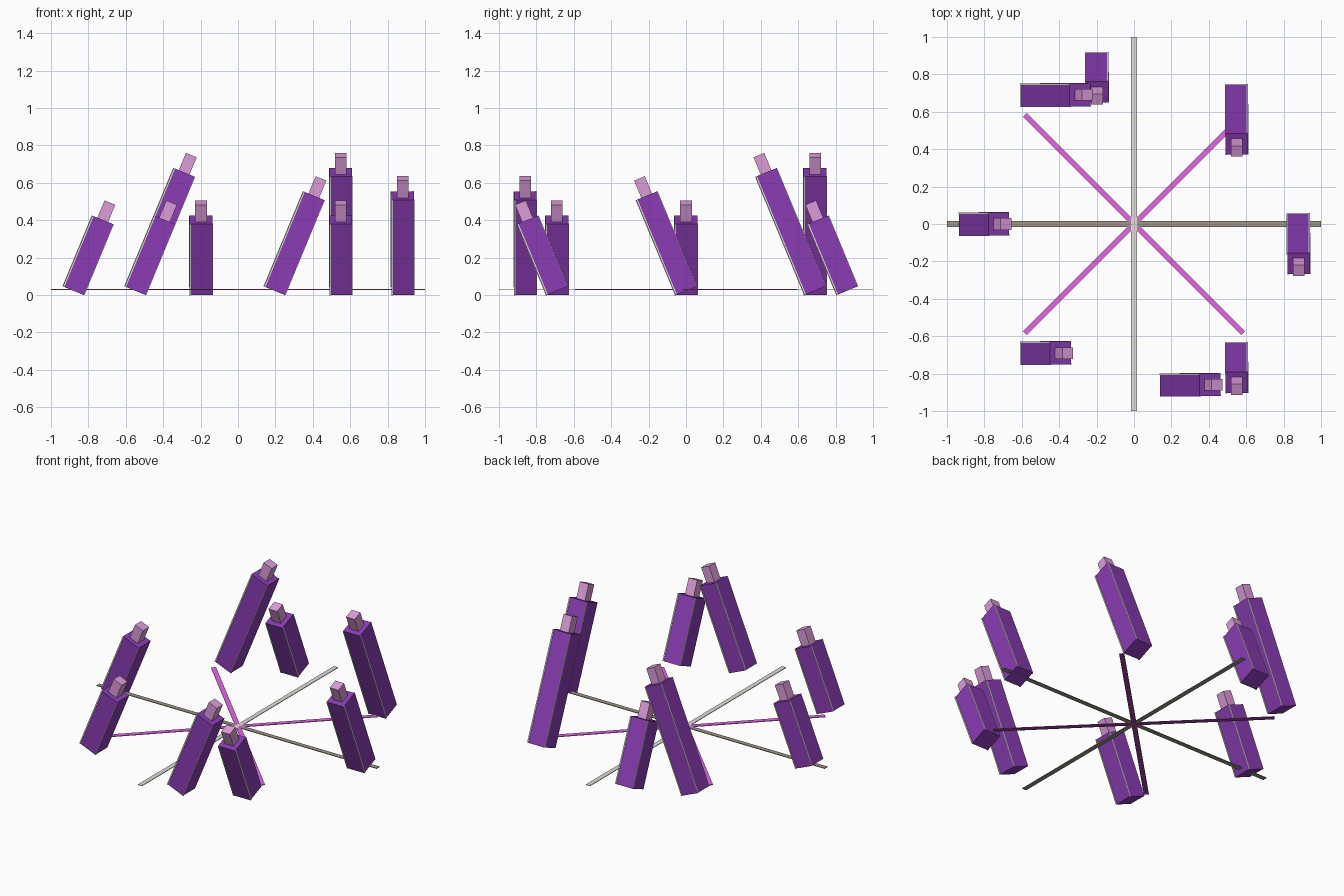
import bpy
import math
from mathutils import Matrix

cube = bpy.data.objects.get("Cube")
if cube:
    bpy.data.objects.remove(cube, do_unlink=True)


def material(name, srgb):
    lin = [((c / 255 + 0.055) / 1.055) ** 2.4 for c in srgb]
    mat = bpy.data.materials.new(name)
    mat.use_nodes = True
    mat.diffuse_color = (*lin, 1)
    mat.node_tree.nodes["Principled BSDF"].inputs["Base Color"].default_value = (*lin, 1)
    return mat


PURPLE = material("purple", (138, 60, 180))
PINK = material("pale pink", (220, 156, 217))
MAGENTA = material("magenta", (228, 104, 228))
DARK_MAGENTA = material("dark magenta", (156, 66, 156))
WHITE = material("lilac white", (248, 236, 246))
GREY = material("light grey", (226, 222, 215))
WARM_GREY = material("warm grey", (158, 150, 137))


def box(name, size, matrix, mat):
    """Box of the given size, its centre placed by matrix."""
    bpy.ops.mesh.primitive_cube_add(size=1)
    obj = bpy.context.object
    obj.name = name
    obj.data.transform(matrix @ Matrix.Diagonal((*size, 1)))
    obj.data.materials.append(mat)
    return obj


# Leaning pillars, each with a small tip and a pale strip along every long edge
WIDTH, TIP_WIDTH, TIP_LENGTH = 0.121, 0.062, 0.10
STRIP_WIDTH, STRIP_DEPTH = 0.008, 0.003
LEAN = math.radians(22.5)
SHORT, MEDIUM, TALL = 0.41, 0.55, 0.685
BASE_Z = WIDTH / 2 * math.sin(LEAN)

# name, base x, base y, body length, axis of lean ('Y' leans to +x, 'X' leans to -y)
PILLARS = [
    ("right", -0.88, 0.0, SHORT, 'Y'),
    ("back_right", -0.55, 0.69, TALL, 'Y'),
    ("front_right", -0.55, -0.69, SHORT, 'Y'),
    ("front", 0.195, -0.86, MEDIUM, 'Y'),
    ("back", -0.198, 0.862, SHORT, 'X'),
    ("back_left", 0.55, 0.69, TALL, 'X'),
    ("front_left", 0.55, -0.69, SHORT, 'X'),
    ("left", 0.88, 0.0, MEDIUM, 'X'),
]
for name, x, y, length, axis in PILLARS:
    base = Matrix.Translation((x, y, BASE_Z)) @ Matrix.Rotation(LEAN, 4, axis)
    middle = base @ Matrix.Translation((0, 0, length / 2))
    box(name + "_pillar", (WIDTH, WIDTH, length), middle, PURPLE)
    box(name + "_tip", (TIP_WIDTH, TIP_WIDTH, TIP_LENGTH),
        base @ Matrix.Translation((0, 0, length + TIP_LENGTH / 2)), PINK)
    for side in range(4):
        offset = Matrix.Translation(((STRIP_WIDTH - WIDTH) / 2,
                                     -(WIDTH + STRIP_DEPTH) / 2, 0))
        box(f"{name}_edge_strip_{side + 1}", (STRIP_WIDTH, STRIP_DEPTH, length),
            middle @ Matrix.Rotation(side * math.pi / 2, 4, 'Z') @ offset, WHITE)

# Flat crossing bars: two long straight ones, two shorter diagonals
BARS = [
    ("cross_bar", 2.0, 0, 0.0300, WARM_GREY, WARM_GREY),
    ("long_bar", 2.0, 90, 0.0305, GREY, WARM_GREY),
    ("diagonal_bar_a", 1.65, 45, 0.0300, MAGENTA, DARK_MAGENTA),
    ("diagonal_bar_b", 1.65, 135, 0.0295, MAGENTA, DARK_MAGENTA),
]
for name, length, angle, z, top, underside in BARS:
    turn = Matrix.Rotation(math.radians(angle), 4, 'Z')
    bar = box(name, (length, 0.03, 0.004), Matrix.Translation((0, 0, z)) @ turn, top)
    bar.data.materials.append(underside)
    for face in bar.data.polygons:
        face.material_index = 1 if face.normal.z < -0.5 else 0
